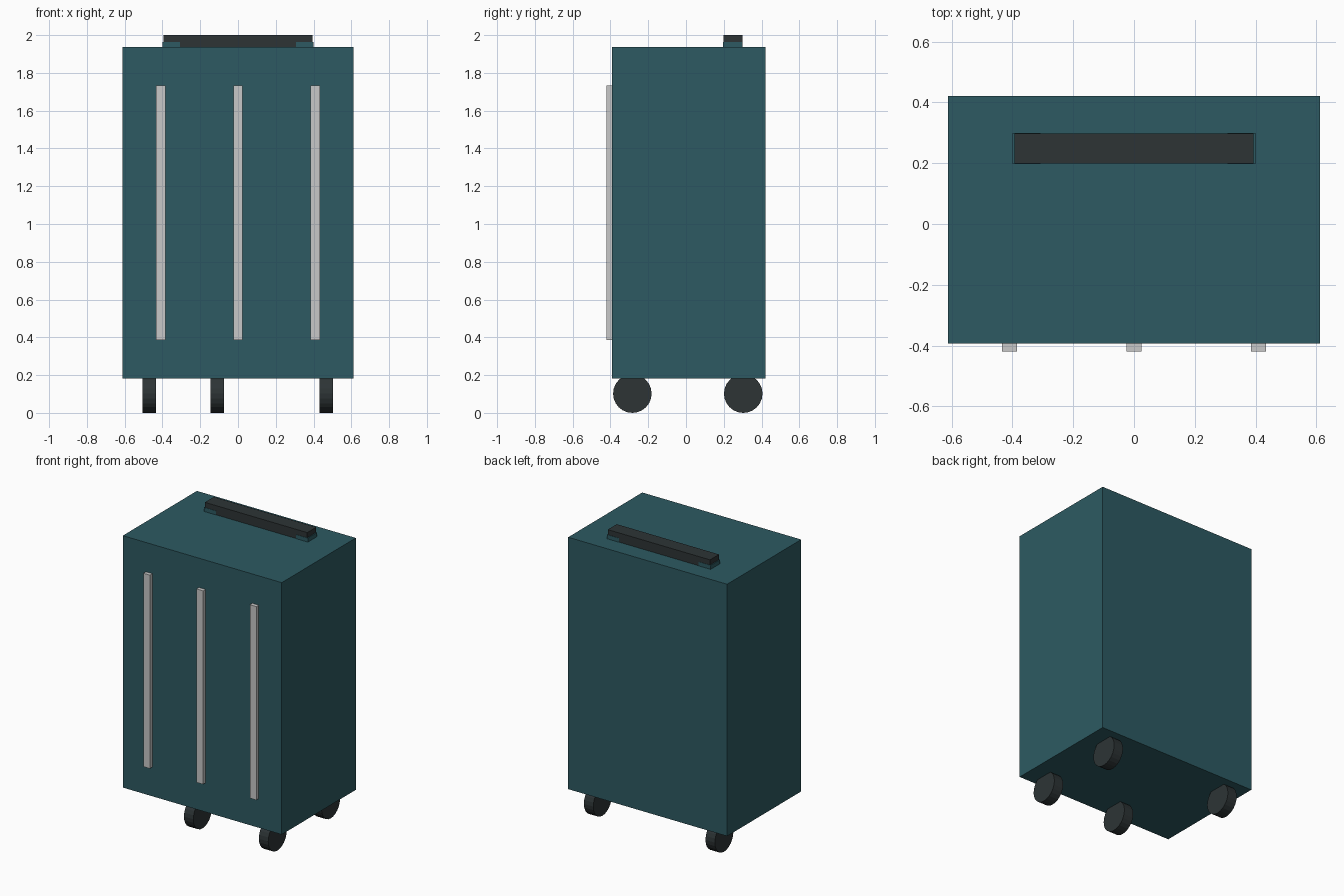
import bpy, math

if "Cube" in bpy.data.objects:
    bpy.data.objects.remove(bpy.data.objects["Cube"])


def material(name, rgb):
    m = bpy.data.materials.new(name)
    m.diffuse_color = (*rgb, 1)
    m.use_nodes = True
    m.node_tree.nodes["Principled BSDF"].inputs["Base Color"].default_value = m.diffuse_color
    return m


TEAL = material("teal shell", (0.026, 0.102, 0.122))
DARK = material("dark rubber", (0.026, 0.034, 0.036))
SILVER = material("light grey trim", (0.58, 0.58, 0.58))


def finish(name, mat):
    ob = bpy.context.object
    ob.name = name
    ob.data.materials.append(mat)
    return ob


def box(name, lo, hi, mat):
    """Box from its lowest to its highest corner."""
    bpy.ops.mesh.primitive_cube_add(size=1, location=[(a + b) / 2 for a, b in zip(lo, hi)])
    ob = finish(name, mat)
    ob.scale = [b - a for a, b in zip(lo, hi)]
    bpy.ops.object.transform_apply(location=False, rotation=False, scale=True)
    return ob


# Suitcase shell
box("shell", (-0.612, -0.393, 0.182), (0.612, 0.422, 1.936), TEAL)

# Vertical trim strips on the front
for i, x in enumerate((-0.41, 0, 0.41)):
    box(f"front_strip_{i + 1}", (x - 0.025, -0.42, 0.385), (x + 0.025, -0.38, 1.732), SILVER)

# Top handle with a mount at each end
box("handle_grip", (-0.394, 0.199, 1.93), (0.394, 0.298, 2.0), DARK)
for side, x in (("left", -0.354), ("right", 0.354)):
    box(f"handle_mount_{side}", (x - 0.046, 0.197, 1.93), (x + 0.046, 0.300, 1.964), TEAL)

# Wheels: the front left one sits nearer the middle
wheels = {"front_left": (-0.11, -0.284), "front_right": (0.467, -0.284),
          "back_left": (-0.47, 0.303), "back_right": (0.467, 0.303)}
for name, (x, y) in wheels.items():
    bpy.ops.mesh.primitive_cylinder_add(vertices=24, radius=0.102, depth=0.072,
                                        location=(x, y, 0.102),
                                        rotation=(0, math.pi / 2, 0))
    finish(f"wheel_{name}", DARK)
